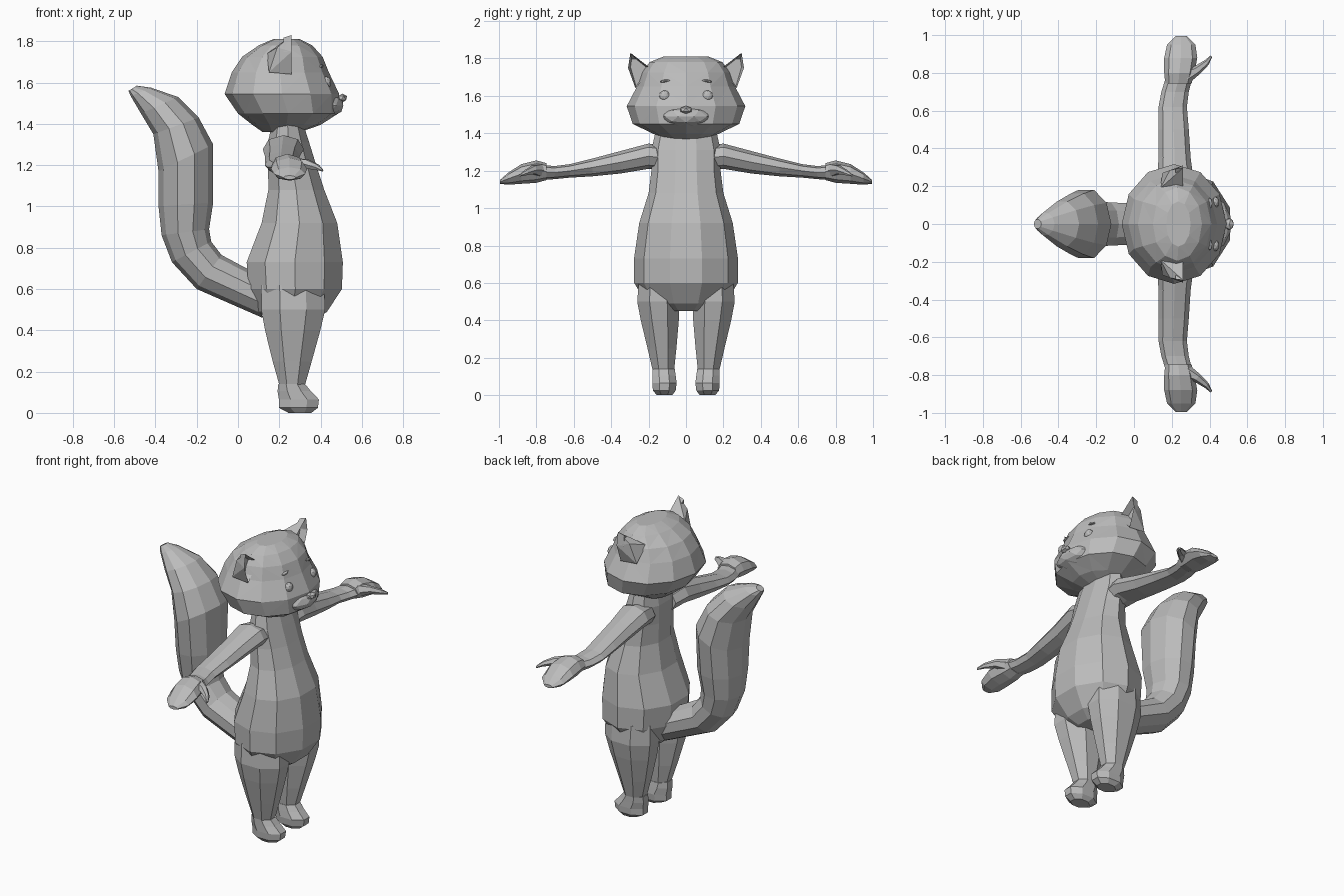
import bpy, bmesh, math
from mathutils import Vector, Matrix

if "Cube" in bpy.data.objects:
    bpy.data.objects.remove(bpy.data.objects["Cube"], do_unlink=True)

grey = bpy.data.materials.new("plain grey")
grey.use_nodes = True
COLOUR = (0.5, 0.5, 0.5, 1)
grey.diffuse_color = COLOUR
grey.node_tree.nodes["Principled BSDF"].inputs["Base Color"].default_value = COLOUR


def finish(name, bm):
    """Turn a bmesh into a flat shaded object."""
    bmesh.ops.recalc_face_normals(bm, faces=bm.faces[:])
    mesh = bpy.data.meshes.new(name)
    bm.to_mesh(mesh)
    bm.free()
    mesh.materials.append(grey)
    obj = bpy.data.objects.new(name, mesh)
    bpy.context.collection.objects.link(obj)
    return obj


def loft(name, rings, sides=8, phase=0.0, side=1, split=False):
    """Skin elliptical rings given as (centre, half axis, half axis)."""
    bm = bmesh.new()
    loops = []
    for centre, u, v in rings:
        loop = []
        for i in range(sides):
            a = 2 * math.pi * (i + phase) / sides
            p = centre + u * math.cos(a) + v * math.sin(a)
            loop.append(bm.verts.new((p.x, p.y * side, p.z)))
        loops.append(loop)
    for low, high in zip(loops, loops[1:]):
        for i in range(sides):
            j = (i + 1) % sides
            bm.faces.new((low[i], low[j], high[j], high[i]))
    bm.faces.new(loops[0])
    bm.faces.new(loops[-1])
    if split:
        bmesh.ops.triangulate(bm, faces=bm.faces[:])
    return finish(name, bm)


def level(z, back, front, right, left):
    """Horizontal ring from its extents."""
    return (Vector(((back + front) / 2, (right + left) / 2, z)),
            Vector(((front - back) / 2, 0, 0)), Vector((0, (left - right) / 2, 0)))


def across(y, back, front, bottom, top):
    """Upright ring facing sideways."""
    return (Vector(((back + front) / 2, y, (bottom + top) / 2)),
            Vector(((front - back) / 2, 0, 0)), Vector((0, 0, (top - bottom) / 2)))


def ball(name, centre, size, turn=0.0, detail=2):
    bm = bmesh.new()
    matrix = (Matrix.Translation(centre) @ Matrix.Rotation(turn, 4, 'X')
              @ Matrix.Diagonal((*size, 1)))
    bmesh.ops.create_icosphere(bm, subdivisions=detail, radius=1, matrix=matrix)
    return finish(name, bm)


# Torso: pear shape with a rounded underside
torso = [(.45, .14, .38, .13), (.49, .09, .44, .21), (.6, .04, .515, .277),
         (.73, .03, .52, .278), (.92, .105, .49, .25), (1.08, .14, .425, .2),
         (1.2, .14, .385, .185), (1.31, .14, .35, .185), (1.4, .16, .32, .165)]
loft("torso", [level(z, b, f, -w, w) for z, b, f, w in torso], sides=10, phase=.5)

# Head: wide cheeks, flat crown, faceted triangles
head = [(1.36, .12, .3, .1), (1.395, .07, .4, .17), (1.45, .0, .485, .285),
        (1.545, -.065, .49, .317), (1.65, -.03, .44, .262), (1.725, .02, .41, .235),
        (1.78, .1, .36, .195), (1.81, .17, .3, .12)]
loft("head", [level(z, b, f, -w, w) for z, b, f, w in head],
     sides=12, split=True)

# Muzzle and nose
ball("muzzle", (.42, 0, 1.49), (.095, .14, .06))
ball("nose", (.505, 0, 1.525), (.026, .035, .022), detail=1)

# Tail: pairs of inner and outer edge points (x, z) and half width
tail = [((.06, .69), (.12, .46), .11), ((-.08, .765), (-.2, .6), .12),
        ((-.13, .83), (-.32, .73), .125), ((-.14, .89), (-.37, .86), .14),
        ((-.12, 1.02), (-.385, 1), .165), ((-.12, 1.3), (-.385, 1.17), .19),
        ((-.19, 1.43), (-.41, 1.35), .17), ((-.29, 1.53), (-.47, 1.45), .125),
        ((-.42, 1.575), (-.52, 1.535), .06), ((-.49, 1.585), (-.53, 1.56), .025)]
rings = []
for inner, outer, width in tail:
    a, b = (Vector((p[0], 0, p[1])) for p in (inner, outer))
    rings.append(((a + b) / 2, (a - b) / 2, Vector((0, width, 0))))
loft("tail", rings, sides=10)

# Profiles of the paired limbs
leg = [(.12, .2, .325, .06, .18), (.25, .16, .365, .045, .212),
       (.4, .12, .41, .03, .25), (.5, .1, .435, .025, .27), (.62, .1, .43, .04, .26)]
foot = [(.0, .24, .36, .07, .16), (.025, .19, .395, .05, .182),
        (.065, .19, .4, .045, .185), (.105, .185, .36, .05, .185),
        (.14, .19, .33, .055, .185)]
arm = [(.1, .14, .31, 1.2, 1.33), (.2, .12, .32, 1.21, 1.345),
       (.35, .13, .3, 1.185, 1.305), (.5, .13, .29, 1.17, 1.265),
       (.62, .13, .28, 1.163, 1.235), (.7, .145, .29, 1.155, 1.225),
       (.78, .17, .31, 1.15, 1.23)]
hand = [(.745, .165, .305, 1.15, 1.24), (.8, .16, .32, 1.135, 1.255),
        (.88, .16, .335, 1.13, 1.235), (.95, .175, .325, 1.125, 1.19),
        (.995, .22, .28, 1.13, 1.15)]
thumb = [((.27, .78, 1.2), .04), ((.335, .815, 1.205), .025),
         ((.385, .855, 1.19), .016), ((.41, .888, 1.175), .006)]

for side, label in ((1, "left"), (-1, "right")):
    loft(label + "_leg", [level(*r) for r in leg], side=side, phase=.5)
    loft(label + "_foot", [level(*r) for r in foot], side=side, phase=.5)
    loft(label + "_arm", [across(*r) for r in arm], side=side)
    loft(label + "_hand", [across(*r) for r in hand], side=side)
    loft(label + "_thumb", [(Vector(c), Vector((-.6, .8, 0)) * r, Vector((0, 0, r)))
                            for c, r in thumb], sides=6, side=side)

    # Ear: hull with a scooped front
    bm = bmesh.new()
    for x, y, z in ((.26, .18, 1.74), (.26, .27, 1.64), (.26, .31, 1.75),
                    (.26, .297, 1.83), (.14, .19, 1.74), (.15, .27, 1.65),
                    (.19, .285, 1.77)):
        bm.verts.new((x, y * side, z))
    bmesh.ops.convex_hull(bm, input=bm.verts[:])
    bmesh.ops.recalc_face_normals(bm, faces=bm.faces[:])
    front = [f for f in bm.faces if f.normal.x > .95]
    bmesh.ops.inset_region(bm, faces=front, thickness=.014)
    for v in {v for f in front for v in f.verts}:
        v.co.x -= .04
    finish(label + "_ear", bm)

    # Eye and brow
    ball(label + "_eye", (.428, .115 * side, 1.6), (.024, .03, .03))
    ball(label + "_brow", (.402, .11 * side, 1.68), (.014, .032, .008),
         turn=-.15 * side, detail=1)
